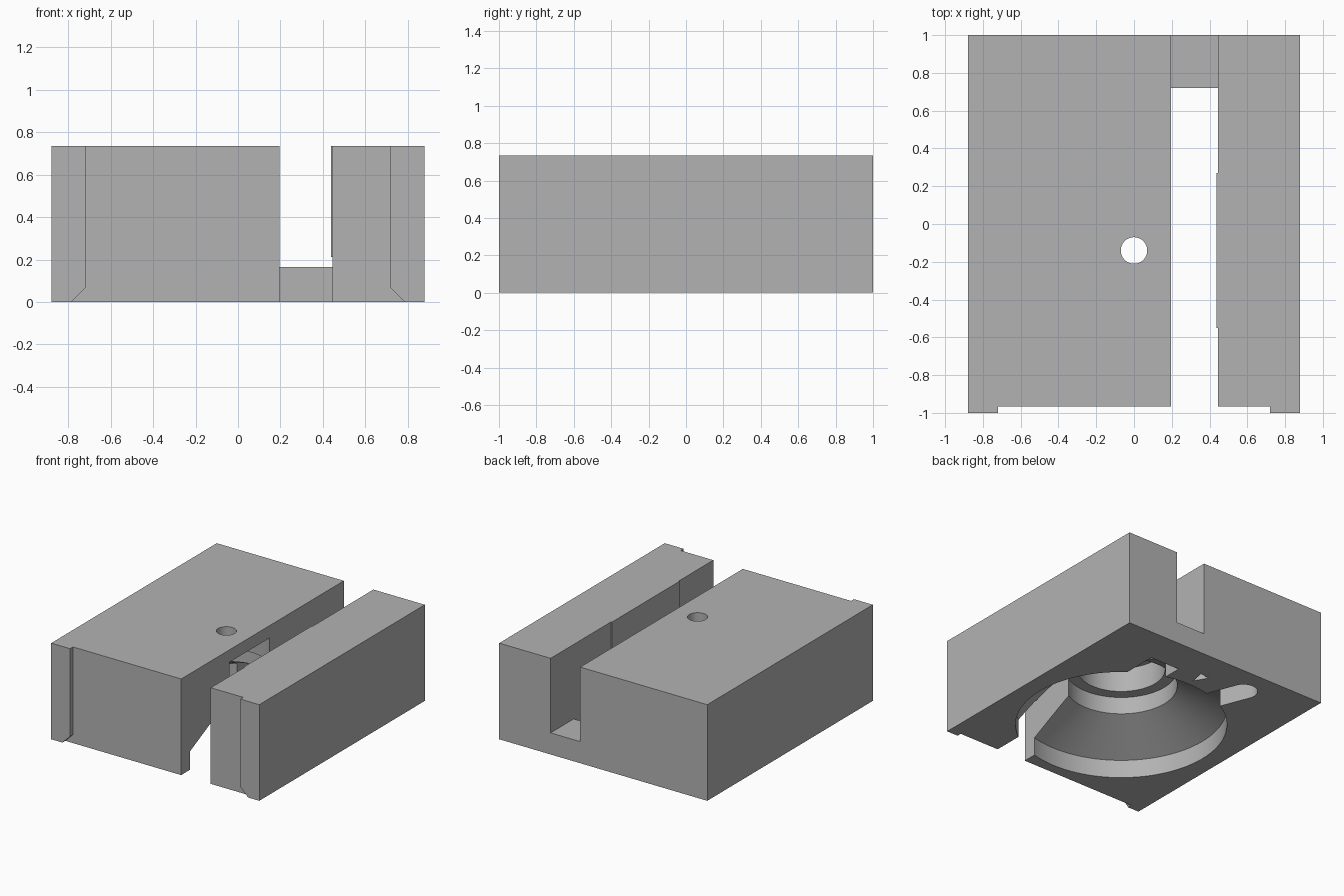
import bpy, bmesh, math
from mathutils import Matrix, Vector

cube = bpy.data.objects.get("Cube")
if cube:
    bpy.data.objects.remove(cube, do_unlink=True)

grey = bpy.data.materials.new("mid grey")
grey.use_nodes = True
COLOUR = (0.45, 0.45, 0.45, 1)
grey.diffuse_color = COLOUR
grey.node_tree.nodes["Principled BSDF"].inputs["Base Color"].default_value = COLOUR

HEIGHT = 0.735
CENTRE = Vector((0, -0.14, 0))     # axis of the round cavity


def make_object(name, bm):
    bmesh.ops.recalc_face_normals(bm, faces=bm.faces)
    mesh = bpy.data.meshes.new(name)
    bm.to_mesh(mesh)
    bm.free()
    mesh.materials.append(grey)
    obj = bpy.data.objects.new(name, mesh)
    bpy.context.collection.objects.link(obj)
    return obj


def prism(name, points, low, high, axis="z"):
    """Extrude a plan (x, y) along z, or an elevation (x, z) along y."""
    bm = bmesh.new()
    place = (lambda a, b: (a, b, low)) if axis == "z" else (lambda a, b: (a, low, b))
    face = bm.faces.new([bm.verts.new(place(a, b)) for a, b in points])
    grown = bmesh.ops.extrude_face_region(bm, geom=[face])["geom"]
    shift = (0, 0, high - low) if axis == "z" else (0, high - low, 0)
    bmesh.ops.translate(bm, vec=shift,
                        verts=[v for v in grown if isinstance(v, bmesh.types.BMVert)])
    return make_object(name, bm)


def rectangle(x0, x1, y0, y1):
    return [(x0, y0), (x1, y0), (x1, y1), (x0, y1)]


def lathe(name, profile, steps=96):
    bm = bmesh.new()
    verts = [bm.verts.new((r, 0, z)) for r, z in profile]
    edges = [bm.edges.new(pair) for pair in zip(verts, verts[1:])]
    bmesh.ops.spin(bm, geom=verts + edges, cent=(0, 0, 0), axis=(0, 0, 1),
                   angle=math.tau, steps=steps, use_duplicate=False)
    bmesh.ops.remove_doubles(bm, verts=bm.verts, dist=0.0005)
    bmesh.ops.translate(bm, vec=CENTRE, verts=bm.verts)
    return make_object(name, bm)


# Solid block
block = prism("slotted_block", rectangle(-0.88, 0.88, -1, 1), 0, HEIGHT)

# Front recess that leaves a chamfered rib at each side
recess = [(-0.885, -0.1), (0.885, -0.1), (0.72, 0.065), (0.72, 0.9), (-0.72, 0.9), (-0.72, 0.065)]
cutters = [prism("recess_cutter", recess, -1.2, -0.965, "y")]

# Long slot with a slightly raised pad on its outer wall
slot = [(0.195, -1.2), (0.445, -1.2), (0.445, -0.55), (0.438, -0.55),
        (0.438, 0.27), (0.445, 0.27), (0.445, 0.72), (0.195, 0.72)]
cutters.append(prism("slot_cutter", slot, -0.1, 1))

# Slot above the rear bridge
cutters.append(prism("bridge_cutter", rectangle(0.195, 0.445, 0.6, 1.2), 0.165, 1))

# Stepped round cavity below with the small hole through the top
cutters.append(lathe("cavity_cutter", [
    (0, -0.1), (0.745, -0.1), (0.745, 0.14), (0.395, 0.317), (0.395, 0.45),
    (0.31, 0.45), (0.31, 0.64), (0.07, 0.64), (0.07, 0.9), (0, 0.9)]))

# Round-ended channel running out from the cavity
turn = Matrix.Rotation(math.radians(21.5), 3, "Z")
reach, radius = 0.98, 0.1
outline = [(-radius, 0.5), (radius, 0.5)]
outline += [(radius * math.cos(math.pi * i / 24), reach + radius * math.sin(math.pi * i / 24))
            for i in range(25)]
outline = [(turn @ Vector((x, y, 0)) + CENTRE).xy for x, y in outline]
cutters.append(prism("channel_cutter", outline, -0.1, 0.25))

# Small triangular pit under the back
cutters.append(prism("pit_cutter", [(0.01, 0.66), (0.03, 0.77), (-0.05, 0.76)], -0.1, 0.08))

# Cut everything out of the block
bpy.ops.object.select_all(action="DESELECT")
block.select_set(True)
bpy.context.view_layer.objects.active = block
for cutter in cutters:
    cutter.hide_render = True
    mod = block.modifiers.new(cutter.name, "BOOLEAN")
    mod.operation = "DIFFERENCE"
    mod.solver = "EXACT"
    mod.object = cutter
    bpy.ops.object.modifier_apply(modifier=mod.name)
    bpy.data.objects.remove(cutter, do_unlink=True)

bpy.ops.object.shade_smooth_by_angle(angle=math.radians(20))
